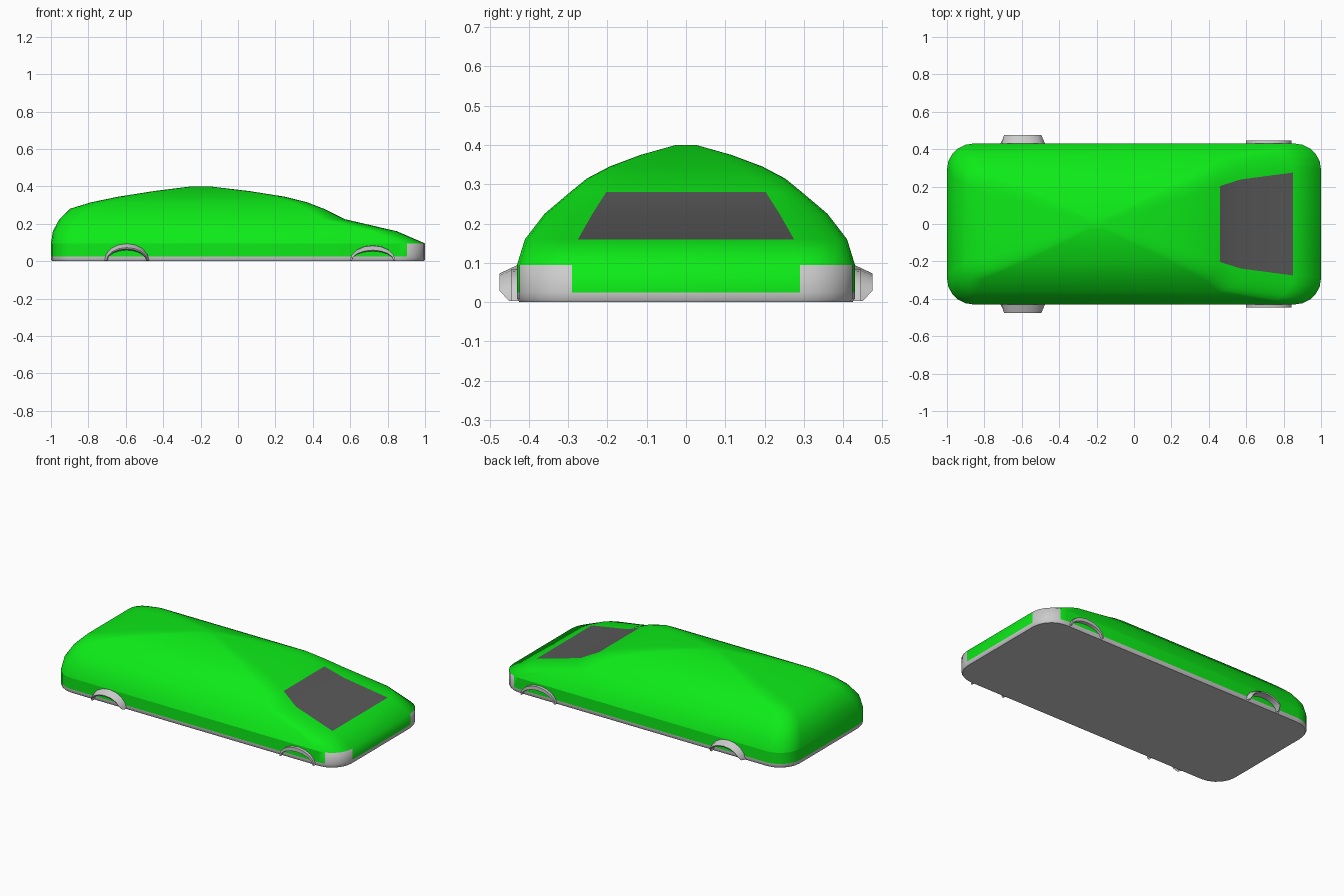
import bpy
import bmesh
from math import sin, cos, pi, radians

if "Cube" in bpy.data.objects:
    bpy.data.objects.remove(bpy.data.objects["Cube"])

SEG = 5                                   # segments per rounded corner
N = 4 * (SEG + 1)


def material(name, rgb):
    m = bpy.data.materials.new(name)
    m.diffuse_color = (*rgb, 1)
    m.use_nodes = True
    m.node_tree.nodes["Principled BSDF"].inputs["Base Color"].default_value = m.diffuse_color
    return m


GREEN = material("green_paint", (0.004, 0.83, 0.009))
DARK = material("dark_glass", (0.1, 0.1, 0.1))
LIGHT = material("light_grey", (0.8, 0.8, 0.8))


def finish(bm, name, mats=(), angle=40):
    bmesh.ops.delete(bm, geom=[v for v in bm.verts if not v.link_faces], context='VERTS')
    me = bpy.data.meshes.new(name)
    bm.to_mesh(me)
    bm.free()
    ob = bpy.data.objects.new(name, me)
    bpy.context.collection.objects.link(ob)
    for m in mats:
        me.materials.append(m)
    bpy.ops.object.select_all(action='DESELECT')
    ob.select_set(True)
    bpy.context.view_layer.objects.active = ob
    bpy.ops.object.shade_smooth_by_angle(angle=radians(angle), keep_sharp_edges=True)
    return ob


def ring(x0, x1, w, r):
    """Rounded rectangle, counter-clockwise from the front (+x) corner."""
    centres = [(x1 - r, w - r), (x0 + r, w - r), (x0 + r, r - w), (x1 - r, r - w)]
    pts = []
    for q, (cx, cy) in enumerate(centres):
        for k in range(SEG + 1):
            a = (q + k / SEG) * pi / 2
            pts.append((cx + r * cos(a), cy + r * sin(a)))
    return pts


def shell(name, levels, mats=(), keep=lambda b, i: True, slot=lambda b, i: 0,
          crease=lambda b, i: False, top=False, bottom=False, angle=40):
    """Skin a stack of rounded rectangles; keep() picks the panels wanted."""
    bm = bmesh.new()
    rows = [[bm.verts.new((x, y, z)) for x, y in ring(*dims)] for z, *dims in levels]
    for b in range(len(rows) - 1):
        for i in range(N):
            if keep(b, i):
                j = (i + 1) % N
                f = bm.faces.new((rows[b][i], rows[b][j], rows[b + 1][j], rows[b + 1][i]))
                f.material_index = slot(b, i)
                if crease(b, i):
                    bm.edges.get((rows[b][i], rows[b][j])).smooth = False
    if top:
        bm.faces.new(rows[-1])
    if bottom:
        bm.faces.new(rows[0][::-1])
    return finish(bm, name, mats, angle)


def arch(name, x, side, outer, lip, inner, end_y):
    """Crescent wheel-arch lip; outer/lip/inner are (half width, height, y)."""
    bm = bmesh.new()
    n = 8
    rows = []
    back = (inner[0], inner[1] - 0.006, 0.428)
    for k in range(n + 1):
        c, s = cos(pi * k / n), sin(pi * k / n)
        row = []
        for rx, h, y in (outer, lip, inner, back):
            if k in (0, n):
                y = min(y, end_y)
            row.append(bm.verts.new((x + rx * c, side * y, 0.003 + h * s)))
        rows.append(row)
    for a, b in zip(rows, rows[1:]):
        for i in range(4):
            j = (i + 1) % 4
            bm.faces.new((a[i], a[j], b[j], b[i]))
    bmesh.ops.recalc_face_normals(bm, faces=bm.faces)
    finish(bm, name, angle=45)


# Rounded outlines: z, rear x, front x, half width, corner radius
BASE = (-1, 1, 0.43, 0.14)
BODY = [
    (0.025, *BASE),
    (0.095, *BASE),
    (0.16, -0.99, 0.85, 0.41, 0.135),
    (0.225, -0.955, 0.57, 0.36, 0.122),
    (0.28, -0.90, 0.46, 0.295, 0.092),
    (0.315, -0.785, 0.37, 0.252, 0.08),
    (0.345, -0.64, 0.25, 0.195, 0.065),
    (0.375, -0.45, 0.06, 0.115, 0.045),
    (0.40, -0.25, -0.15, 0.026, 0.02),
]


def is_glass(band, i):
    return band in (2, 3) and i == N - 1


def is_light(band, i):
    return band == 0 and (i < SEG - 1 or N - 1 - SEG < i < N - 1)


def is_waist(band, i):
    return band == 1 and SEG - 1 <= i <= N - 1 - SEG


# Body with wrap-round headlights, and the windscreen panel
shell("body", BODY, (GREEN, LIGHT), lambda b, i: not is_glass(b, i),
      slot=lambda b, i: int(is_light(b, i)), crease=is_waist, top=True, angle=75)
shell("windscreen", BODY, (DARK,), is_glass)

# Grey chassis sill and floor
shell("chassis", [(0, -0.994, 0.994, 0.424, 0.135), (0.01, *BASE), (0.025, *BASE)],
      bottom=True, angle=50)

# Wheel arches
for side, label in ((-1, "right"), (1, "left")):
    arch("rear_arch_" + label, -0.595, side, (0.12, 0.092, 0.428),
         (0.108, 0.070, 0.475), (0.104, 0.062, 0.472), 0.45)
    arch("front_arch_" + label, 0.72, side, (0.121, 0.082, 0.428),
         (0.121, 0.080, 0.446), (0.112, 0.056, 0.446), 0.446)
